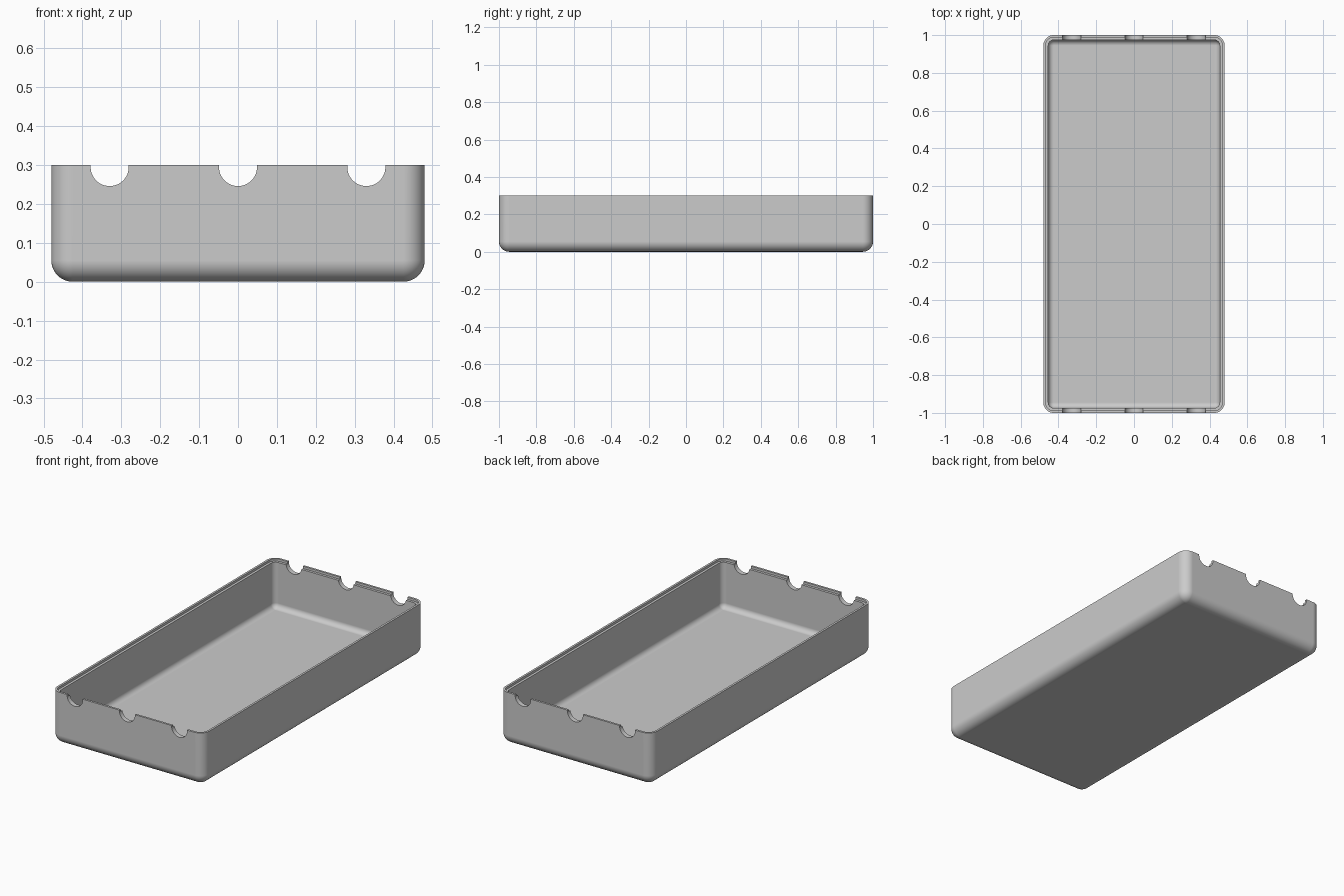
import bpy
import bmesh
from math import sin, cos, pi, radians

if "Cube" in bpy.data.objects:
    bpy.data.objects.remove(bpy.data.objects["Cube"], do_unlink=True)

HALF_X, HALF_Y, HEIGHT = 0.48, 1.0, 0.3
RADIUS, WALL, LIP, LEDGE = 0.055, 0.026, 0.012, 0.013
STEPS = 10

grey = bpy.data.materials.new("plain grey")
grey.use_nodes = True
colour = (0.6, 0.6, 0.6, 1)
grey.diffuse_color = colour
grey.node_tree.nodes["Principled BSDF"].inputs["Base Color"].default_value = colour


def rounded_loop(bm, inset, z):
    """Ring of vertices on a rounded rectangle, inset from the outer wall."""
    r = RADIUS - inset
    ring = []
    for k, (sx, sy) in enumerate([(1, 1), (-1, 1), (-1, -1), (1, -1)]):
        for i in range(STEPS + 1):
            a = (k + i / STEPS) * pi / 2
            ring.append(bm.verts.new((sx * (HALF_X - RADIUS) + r * cos(a),
                                      sy * (HALF_Y - RADIUS) + r * sin(a), z)))
    return ring


def fillet(inset):
    """Section points of the bottom rounding, from the floor up the wall."""
    r = RADIUS - inset
    angles = [i / STEPS * pi / 2 for i in range(STEPS + 1)]
    return [(RADIUS - r * sin(a), RADIUS - r * cos(a)) for a in angles]


# Wall section: outside rounding, stepped rim, inside rounding
section = fillet(0)
section += [(0, HEIGHT), (LIP, HEIGHT), (LIP, HEIGHT - LEDGE), (WALL, HEIGHT - LEDGE)]
section += reversed(fillet(WALL))

bm = bmesh.new()
rings = [rounded_loop(bm, inset, z) for inset, z in section]
for low, high in zip(rings, rings[1:]):
    n = len(low)
    for i in range(n):
        j = (i + 1) % n
        bm.faces.new((low[i], low[j], high[j], high[i]))
bm.faces.new(list(reversed(rings[0])))
bm.faces.new(rings[-1])
bmesh.ops.remove_doubles(bm, verts=bm.verts, dist=0.0001)
bmesh.ops.recalc_face_normals(bm, faces=bm.faces)
mesh = bpy.data.meshes.new("tray")
bm.to_mesh(mesh)
bm.free()
mesh.materials.append(grey)
tray = bpy.data.objects.new("tray", mesh)
bpy.context.collection.objects.link(tray)

# Round notches through the front and back walls
for x in (-0.33, 0, 0.33):
    bpy.ops.mesh.primitive_cylinder_add(vertices=48, radius=0.049, depth=2.4,
                                        location=(x, 0, 0.295),
                                        rotation=(radians(90), 0, 0))
    cutter = bpy.context.object
    cutter.name = "notch_cutter"
    cutter.hide_render = True
    cutter.data.materials.append(grey)
    bpy.context.view_layer.objects.active = tray
    cut = tray.modifiers.new("notch", 'BOOLEAN')
    cut.operation = 'DIFFERENCE'
    cut.solver = 'EXACT'
    cut.object = cutter
    bpy.ops.object.modifier_apply(modifier=cut.name)
    bpy.data.objects.remove(cutter, do_unlink=True)

# Smooth roundings with crisp rim and flat walls
bpy.ops.object.select_all(action='DESELECT')
tray.select_set(True)
bpy.context.view_layer.objects.active = tray
bpy.ops.object.shade_smooth_by_angle(angle=radians(35))
weighted = tray.modifiers.new("flat_walls", 'WEIGHTED_NORMAL')
weighted.keep_sharp = True
